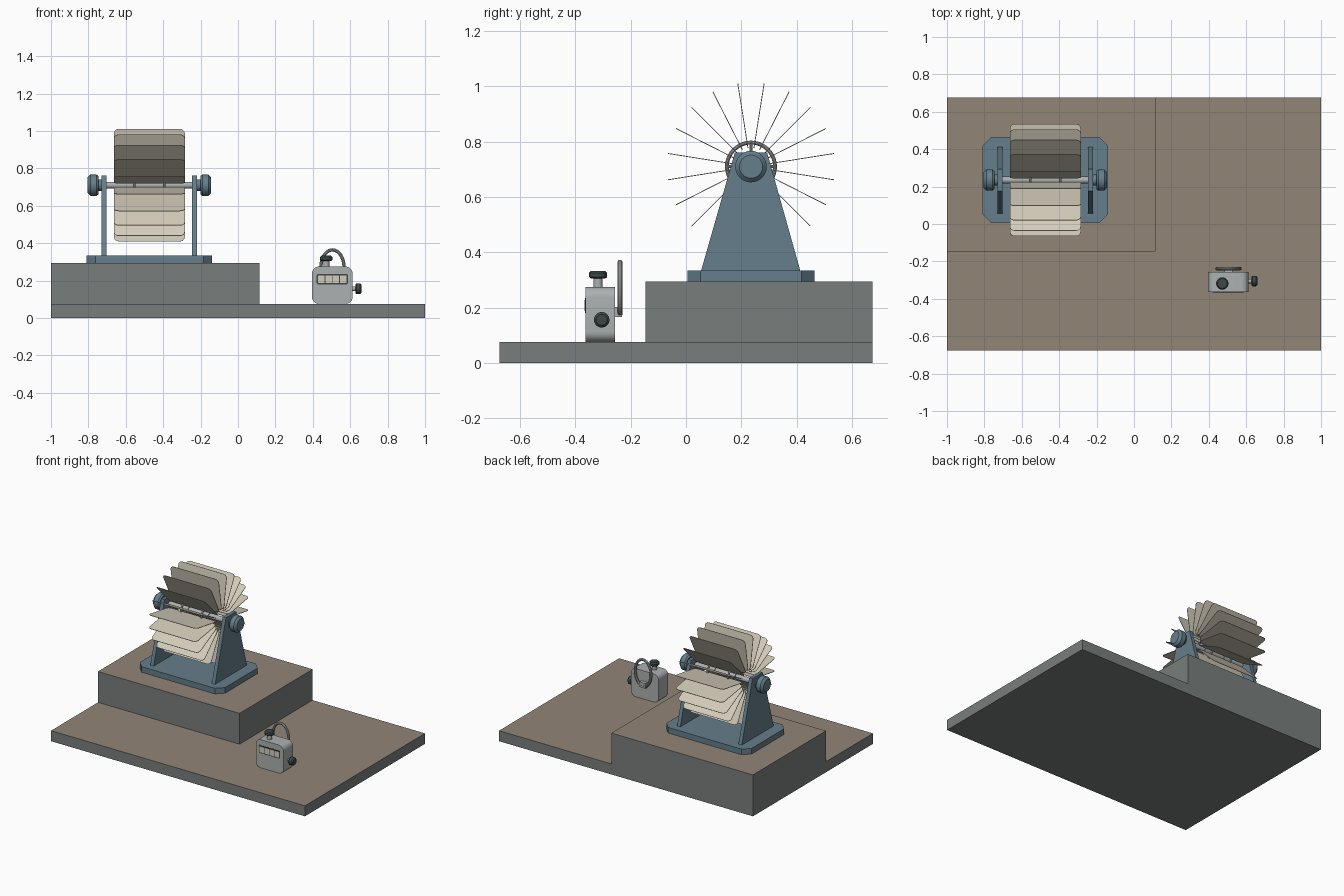
import bpy, bmesh, math
from mathutils import Matrix, Vector

if "Cube" in bpy.data.objects:
    bpy.data.objects.remove(bpy.data.objects["Cube"])


def mat(name, rgb):
    m = bpy.data.materials.new(name)
    m.diffuse_color = (*rgb, 1)
    m.use_nodes = True
    m.node_tree.nodes["Principled BSDF"].inputs["Base Color"].default_value = m.diffuse_color
    return m


STONE = mat("stone_grey", (0.19, 0.21, 0.205))
BROWN = mat("desk_brown", (0.29, 0.235, 0.18))
BLUE = mat("painted_steel", (0.13, 0.21, 0.26))
CREAM = mat("card_cream", (0.66, 0.61, 0.50))
DARK = mat("dark_knob", (0.045, 0.065, 0.065))
METAL = mat("metal", (0.42, 0.44, 0.44))


def finish(name, bm, material, smooth=False):
    bmesh.ops.recalc_face_normals(bm, faces=bm.faces)
    me = bpy.data.meshes.new(name)
    bm.to_mesh(me)
    bm.free()
    ob = bpy.data.objects.new(name, me)
    bpy.context.collection.objects.link(ob)
    me.materials.append(material)
    if smooth:
        bpy.ops.object.select_all(action='DESELECT')
        bpy.context.view_layer.objects.active = ob
        ob.select_set(True)
        bpy.ops.object.shade_smooth_by_angle(angle=math.radians(35))
    return ob


def prism(name, pts, axis, lo, hi, material, smooth=False):
    """Extrude a 2D outline along the given axis."""
    place = {'x': lambda u, v, d: (d, u, v),
             'y': lambda u, v, d: (u, d, v),
             'z': lambda u, v, d: (u, v, d)}[axis]
    bm = bmesh.new()
    a, b = [[bm.verts.new(place(u, v, d)) for u, v in pts] for d in (lo, hi)]
    bm.faces.new(a)
    bm.faces.new(b)
    n = len(pts)
    for i in range(n):
        j = (i + 1) % n
        bm.faces.new((a[i], a[j], b[j], b[i]))
    return finish(name, bm, material, smooth)


def rounded(u0, u1, v0, v1, r, seg=5):
    """Rectangle outline with rounded (seg=1: chamfered) corners."""
    corners = [(u1 - r, v1 - r), (u0 + r, v1 - r), (u0 + r, v0 + r), (u1 - r, v0 + r)]
    return [(cu + r * math.cos((k + i / seg) * math.pi / 2),
             cv + r * math.sin((k + i / seg) * math.pi / 2))
            for k, (cu, cv) in enumerate(corners) for i in range(seg + 1)]


def lathe(name, profile, origin, direction, material, n=28):
    """Revolve (radius, height) points about an axis; ends are capped."""
    bm = bmesh.new()
    rings = [[bm.verts.new((r * math.cos(2 * math.pi * i / n),
                            r * math.sin(2 * math.pi * i / n), h)) for i in range(n)]
             for r, h in profile]
    for a, b in zip(rings, rings[1:]):
        for i in range(n):
            j = (i + 1) % n
            bm.faces.new((a[i], a[j], b[j], b[i]))
    bm.faces.new(rings[0])
    bm.faces.new(rings[-1])
    rot = Vector((0, 0, 1)).rotation_difference(Vector(direction)).to_matrix().to_4x4()
    bm.transform(Matrix.Translation(origin) @ rot)
    return finish(name, bm, material, True)


def ring(name, centre, ru, rv, tube, axis, material, n=40, m=10):
    """Round or oval wire ring lying across the given axis (x or y)."""
    bm = bmesh.new()
    loops = []
    for i in range(n):
        a = 2 * math.pi * i / n
        loop = []
        for k in range(m):
            t = 2 * math.pi * k / m
            u = (ru + tube * math.cos(t)) * math.cos(a)
            v = (rv + tube * math.cos(t)) * math.sin(a)
            w = tube * math.sin(t)
            off = (w, u, v) if axis == 'x' else (u, w, v)
            loop.append(bm.verts.new(Vector(centre) + Vector(off)))
        loops.append(loop)
    for i in range(n):
        a, b = loops[i], loops[(i + 1) % n]
        for k in range(m):
            j = (k + 1) % m
            bm.faces.new((a[k], a[j], b[j], b[k]))
    return finish(name, bm, material, True)


def box(name, x0, x1, y0, y1, z0, z1, material):
    return prism(name, [(x0, y0), (x1, y0), (x1, y1), (x0, y1)], 'z', z0, z1, material)


# Stepped plinth with brown upper faces
for name, dims in (("ground_slab", (-1, 1, -0.675, 0.675, 0, 0.075)),
                   ("raised_step", (-1, 0.115, -0.147, 0.675, 0.075, 0.295))):
    slab = box(name, *dims, STONE)
    slab.data.materials.append(BROWN)
    for f in slab.data.polygons:
        f.material_index = int(f.normal.z > 0.9)

# Rotary card file: base, side supports, axle and knobs
CX, CY, CZ = -0.474, 0.235, 0.71
prism("file_base", rounded(CX - 0.336, CX + 0.336, 0.005, 0.465, 0.047, 1), 'z', 0.295, 0.335, BLUE)
lathe("axle", [(0.018, -0.29), (0.018, 0.29)], (CX, CY, CZ), (1, 0, 0), METAL)
side = [(0.055, 0.335), (0.413, 0.335), (0.293, 0.762), (0.177, 0.762)]
knob = [(0.03, 0), (0.03, 0.02), (0.049, 0.02), (0.057, 0.03),
        (0.057, 0.062), (0.042, 0.077), (0.001, 0.077)]
for s, tag in ((-1, "left"), (1, "right")):
    x = sorted((CX + s * 0.229, CX + s * 0.255))
    prism(tag + "_support", side, 'x', *x, BLUE)
    lathe(tag + "_turning_knob", knob, (CX + s * 0.253, CY, CZ), (s, 0, 0), BLUE)
    # Card-holding ring with spokes and hub
    hx = CX + s * 0.08
    ring(tag + "_card_ring", (hx, CY, CZ), 0.087, 0.087, 0.007, 'x', METAL)
    lathe(tag + "_hub", [(0.024, -0.01), (0.024, 0.01)], (hx, CY, CZ), (1, 0, 0), METAL)
    for d in ((0, 0, 1), (0, 0, -1), (0, 1, 0), (0, -1, 0)):
        lathe(tag + "_ring_spoke", [(0.006, 0.01), (0.006, 0.087)], (hx, CY, CZ), d, METAL, 10)

# Twenty cards fanned around the axle
outline = rounded(-0.19, 0.19, 0.068, 0.304, 0.026)
for i in range(20):
    card = prism("index_card", outline, 'y', -0.0015, 0.0015, CREAM)
    card.location = (CX, CY, CZ)
    card.rotation_euler.x = math.radians(9 + 18 * i)

# Hand counter: body, number window, button, reset knob, finger loop
prism("counter_body", rounded(0.395, 0.613, 0.075, 0.275, 0.038, 7), 'y', -0.363, -0.256, METAL, True)
prism("window_frame", rounded(0.421, 0.587, 0.18, 0.235, 0.006, 2), 'y', -0.366, -0.36, DARK)
for i in range(4):
    x = 0.428 + i * 0.039
    box("number_wheel", x, x + 0.035, -0.368, -0.36, 0.187, 0.228, CREAM)
lathe("button_stem", [(0.016, 0.27), (0.016, 0.31)], (0.472, -0.318, 0), (0, 0, 1), METAL)
cap = [(0.026, 0), (0.033, 0.006), (0.033, 0.02), (0.026, 0.028), (0.001, 0.028)]
lathe("button_cap", cap, (0.472, -0.318, 0.305), (0, 0, 1), DARK)
lathe("reset_shaft", [(0.012, 0), (0.012, 0.03)], (0.605, -0.305, 0.156), (1, 0, 0), METAL)
dial = [(0.022, 0), (0.028, 0.006), (0.028, 0.026), (0.02, 0.034), (0.001, 0.034)]
lathe("reset_knob", dial, (0.627, -0.305, 0.156), (1, 0, 0), DARK)
ring("finger_loop", (0.505, -0.239, 0.27), 0.062, 0.094, 0.009, 'y', METAL)
box("loop_lug", 0.483, 0.527, -0.258, -0.231, 0.166, 0.203, METAL)
